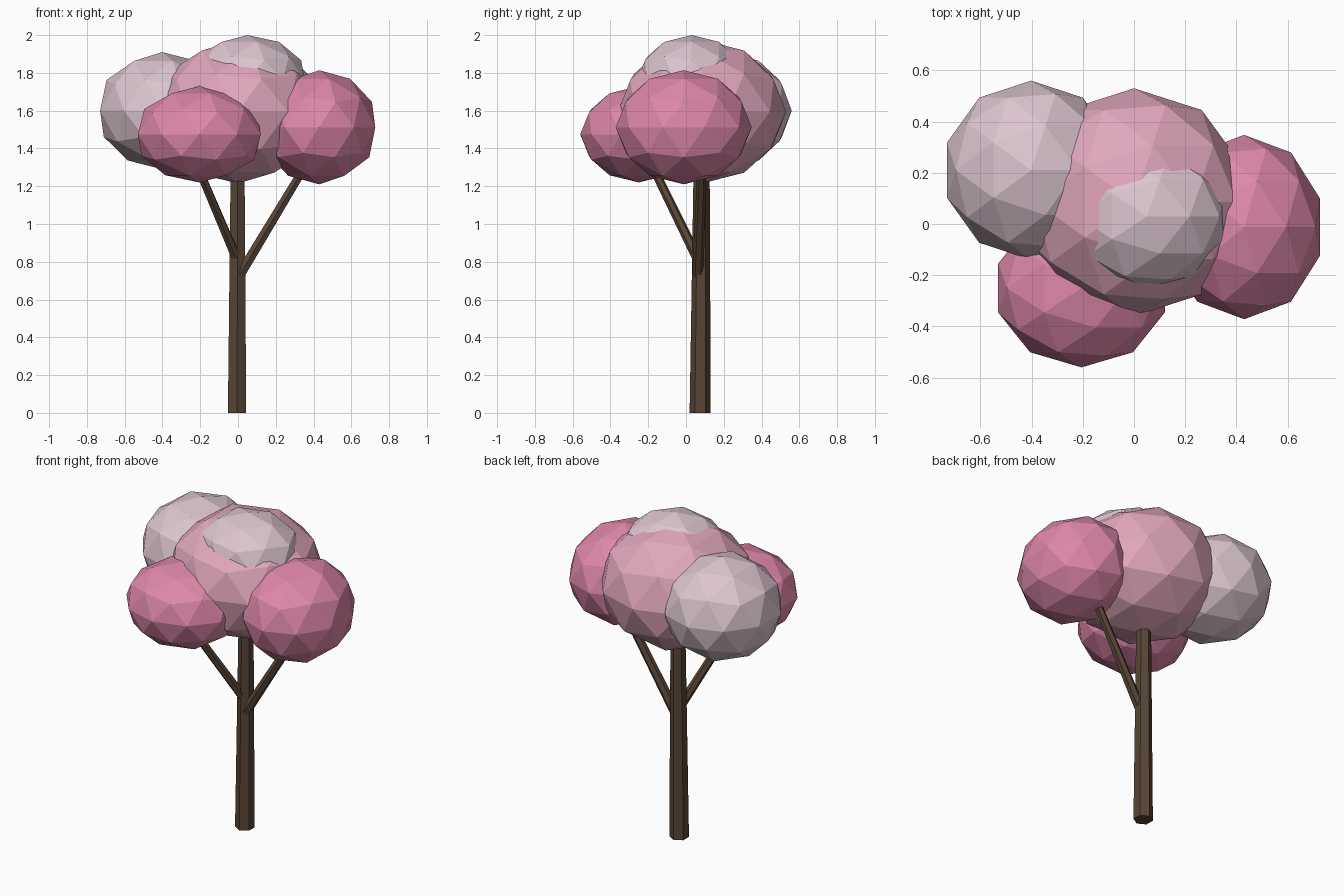
import bpy
from mathutils import Vector, Matrix

if "Cube" in bpy.data.objects:
    bpy.data.objects.remove(bpy.data.objects["Cube"])


def material(name, rgb):
    """Flat colour from 0-255 sRGB, stored as linear."""
    lin = [(c / 255 / 12.92) if c < 11 else ((c / 255 + 0.055) / 1.055) ** 2.4 for c in rgb]
    m = bpy.data.materials.new(name)
    m.diffuse_color = (*lin, 1)
    m.use_nodes = True
    m.node_tree.nodes["Principled BSDF"].inputs["Base Color"].default_value = m.diffuse_color
    return m


bark = material("brown_bark", (88, 69, 54))
deep = material("deep_pink", (222, 135, 170))
mid = material("mid_pink", (225, 167, 188))
pale = material("pale_pink", (220, 197, 207))


def blob(name, center, radii, mat):
    bpy.ops.mesh.primitive_ico_sphere_add(subdivisions=2, radius=1)
    ob = bpy.context.object
    ob.name = name
    ob.data.transform(Matrix.Translation(center) @ Matrix.Diagonal((*radii, 1)))
    ob.data.materials.append(mat)


def limb(name, start, end, r1, r2):
    """Tapered six-sided limb between two points."""
    a, b = Vector(start), Vector(end)
    d = b - a
    bpy.ops.mesh.primitive_cone_add(vertices=6, radius1=r1, radius2=r2, depth=d.length)
    ob = bpy.context.object
    ob.name = name
    rot = Vector((0, 0, 1)).rotation_difference(d).to_matrix().to_4x4()
    ob.data.transform(Matrix.Translation((a + b) / 2) @ rot)
    ob.data.materials.append(bark)


# Trunk and branches
limb("trunk", (-0.005, 0.075, 0), (-0.002, 0.083, 1.35), 0.056, 0.042)
limb("right_branch", (0.012, 0.063, 0.735), (0.37, 0.085, 1.33), 0.03, 0.024)
limb("left_branch", (-0.013, 0.055, 0.83), (-0.212, -0.175, 1.30), 0.027, 0.023)

# Foliage clumps
blob("main_foliage", (0, 0.085, 1.595), (0.45, 0.445, 0.38), mid)
blob("top_foliage", (0.05, 0.03, 1.76), (0.318, 0.29, 0.24), pale)
blob("left_foliage", (-0.402, 0.21, 1.60), (0.345, 0.35, 0.31), pale)
blob("front_foliage", (-0.205, -0.25, 1.475), (0.342, 0.31, 0.255), deep)
blob("right_foliage", (0.43, -0.012, 1.512), (0.312, 0.36, 0.302), deep)
